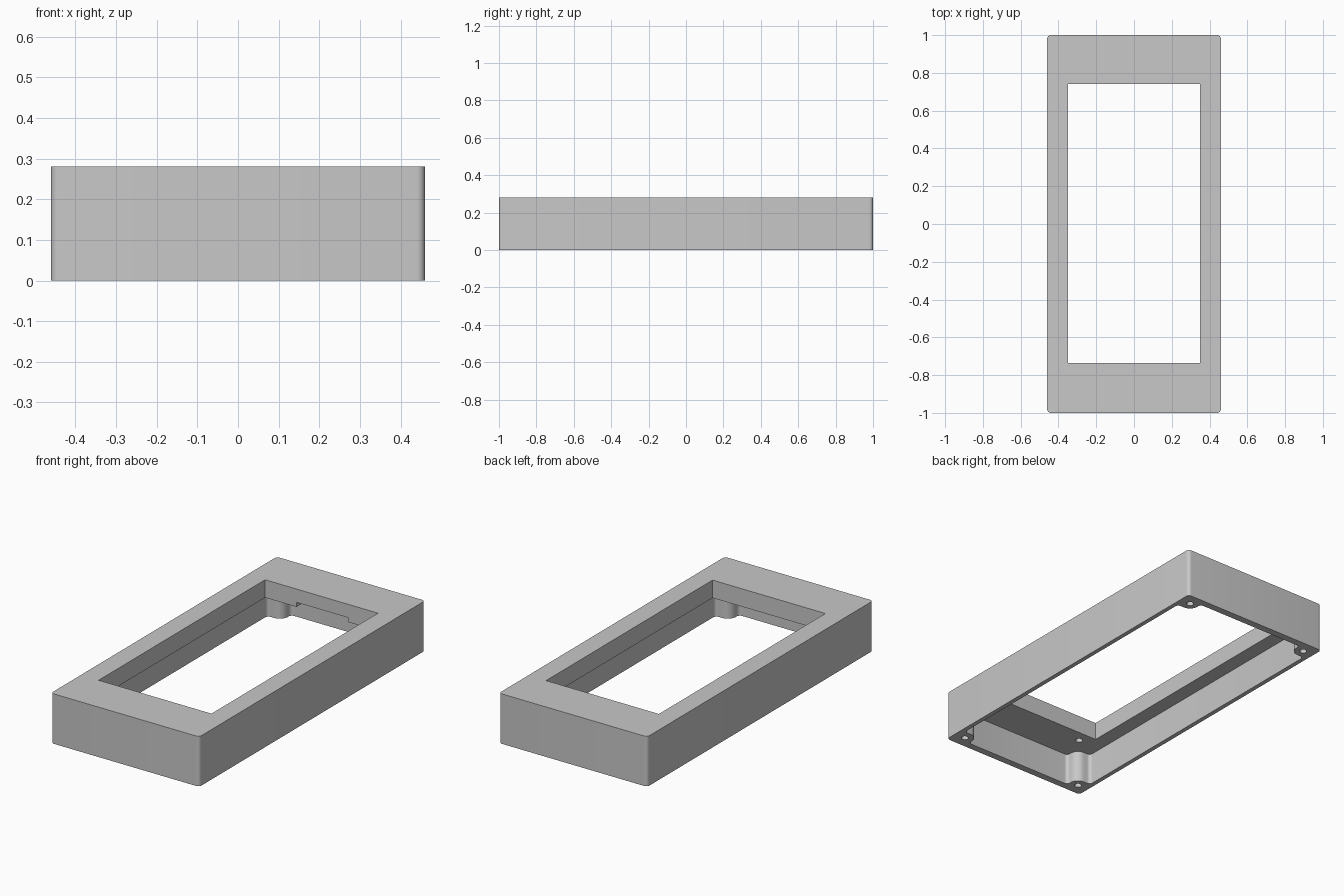
import bpy, bmesh
from math import cos, sin, radians

cube = bpy.data.objects.get("Cube")
if cube:
    bpy.data.objects.remove(cube, do_unlink=True)

HX, HY, HEIGHT = 0.46, 1.0, 0.28      # outer half sizes and height
IX, IY = 0.435, 0.96                  # inside faces of the walls
PLATE_Z = 0.18                        # underside of the top plate
POST_X, POST_Y, POST_R = 0.393, 0.932, 0.05
FILLET = 0.02

grey = bpy.data.materials.new("light grey plastic")
grey.use_nodes = True
grey.diffuse_color = (0.58, 0.58, 0.58, 1)
grey.node_tree.nodes["Principled BSDF"].inputs["Base Color"].default_value = grey.diffuse_color


def arc(cx, cy, r, start, end, steps=8):
    angles = [radians(start + (end - start) * i / steps) for i in range(steps + 1)]
    return [(cx + r * cos(a), cy + r * sin(a)) for a in angles]


def four_way(quadrant):
    """Closed outline from the points of the +x +y quadrant."""
    outline = []
    for sx, sy in ((1, 1), (-1, 1), (-1, -1), (1, -1)):
        pts = quadrant if sx * sy > 0 else quadrant[::-1]
        outline += [(sx * x, sy * y) for x, y in pts]
    return outline


def prism(name, outline, z0, z1):
    bm = bmesh.new()
    base = bm.faces.new([bm.verts.new((x, y, z0)) for x, y in outline])
    top = bmesh.ops.extrude_face_region(bm, geom=[base])["geom"]
    verts = [v for v in top if isinstance(v, bmesh.types.BMVert)]
    bmesh.ops.translate(bm, verts=verts, vec=(0, 0, z1 - z0))
    bmesh.ops.recalc_face_normals(bm, faces=bm.faces[:])
    mesh = bpy.data.meshes.new(name)
    bm.to_mesh(mesh)
    bm.free()
    mesh.materials.append(grey)
    obj = bpy.data.objects.new(name, mesh)
    bpy.context.collection.objects.link(obj)
    return obj


def rectangle(x0, x1, y0, y1):
    return [(x0, y0), (x1, y0), (x1, y1), (x0, y1)]


def cut(target, cutter):
    cutter.hide_render = True
    bpy.context.view_layer.objects.active = target
    mod = target.modifiers.new("cut", 'BOOLEAN')
    mod.operation = 'DIFFERENCE'
    mod.solver = 'EXACT'
    mod.object = cutter
    bpy.ops.object.modifier_apply(modifier=mod.name)
    bpy.data.objects.remove(cutter, do_unlink=True)


# Outer shell with rounded upright corners
r = 0.02
housing = prism("bezel_housing", four_way(arc(HX - r, HY - r, r, 0, 90)), 0, HEIGHT)

# Hollow underside, leaving a filleted screw post in each corner
px, py = POST_X - POST_R, POST_Y - POST_R
quadrant = (arc(IX - FILLET, py - FILLET, FILLET, 0, 90)
            + arc(POST_X, POST_Y, POST_R, 270, 180)
            + arc(px - FILLET, IY - FILLET, FILLET, 0, 90))
cut(housing, prism("cavity_cutter", four_way(quadrant), -0.1, PLATE_Z))

# Display window through the top plate
cut(housing, prism("window_cutter", rectangle(-0.35, 0.35, -0.735, 0.74), 0.1, 0.4))

# Shallow connector recess under the back of the plate
cut(housing, prism("recess_cutter", rectangle(-0.155, 0.165, 0.7, IY), 0.1, PLATE_Z + 0.025))

# Blind screw holes in the posts and in the plate underside
for sx in (-1, 1):
    for sy in (-1, 1):
        post = arc(sx * POST_X, sy * POST_Y, 0.019, 0, 345, 23)
        cut(housing, prism("post_hole_cutter", post, -0.1, 0.14))
        plate = arc(sx * 0.29, sy * 0.8, 0.019, 0, 345, 23)
        cut(housing, prism("plate_hole_cutter", plate, 0.1, 0.23))

# Smooth the rounded parts, keep the edges sharp
bpy.ops.object.select_all(action='DESELECT')
housing.select_set(True)
bpy.context.view_layer.objects.active = housing
bpy.ops.object.shade_smooth_by_angle(angle=radians(30))
